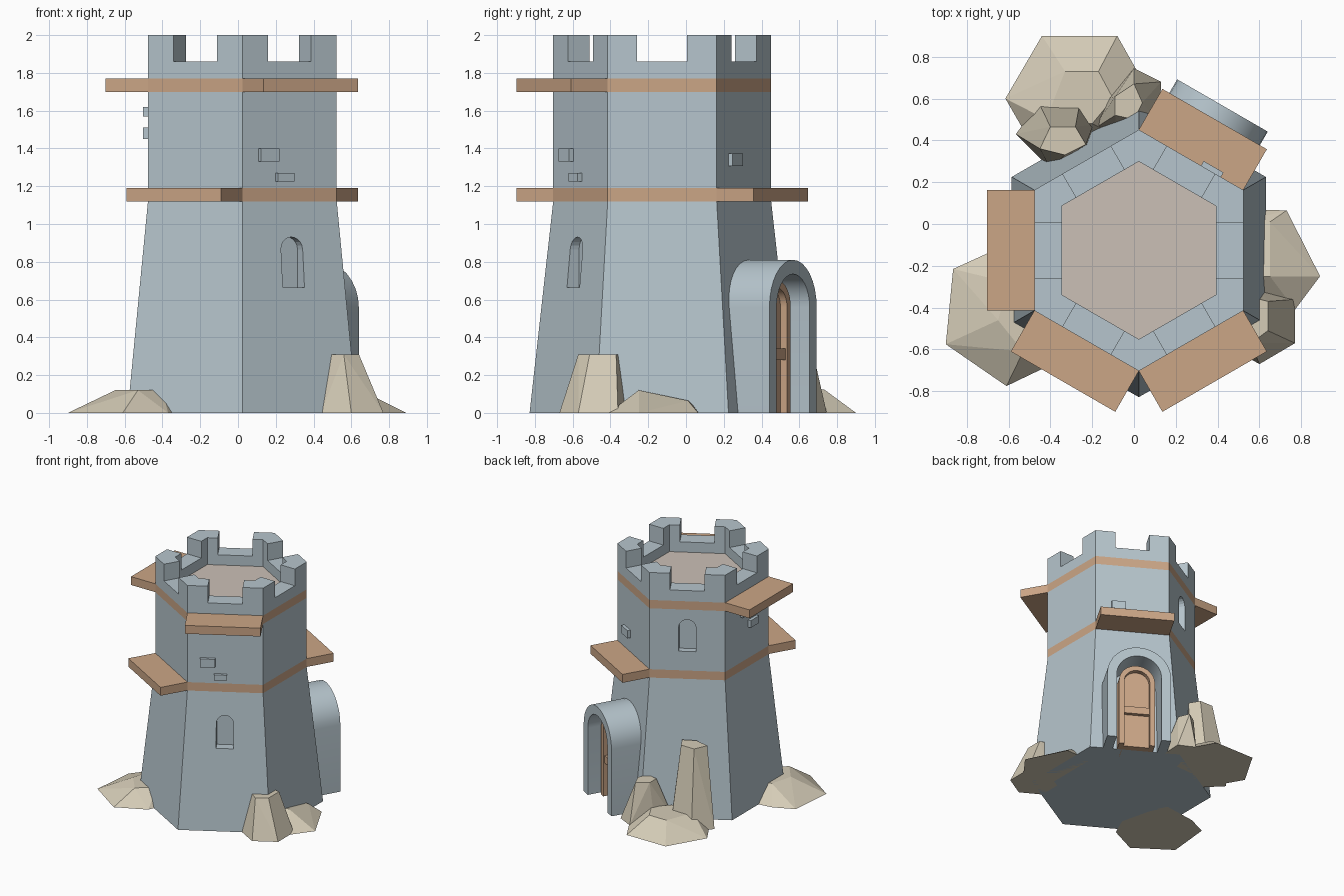
import bpy, bmesh
from math import sin, cos, pi, radians
from mathutils import Matrix, Vector

if "Cube" in bpy.data.objects:
    bpy.data.objects.remove(bpy.data.objects["Cube"])

CX, CY = 0.023, -0.126
R_BASE, R_TOP, R_IN = 0.702, 0.577, 0.425
APO = 0.5
SPRING = 0.56          # height where the doorway arch starts to curve


def material(name, rgb):
    m = bpy.data.materials.new(name)
    m.diffuse_color = (*rgb, 1)
    m.use_nodes = True
    m.node_tree.nodes["Principled BSDF"].inputs["Base Color"].default_value = m.diffuse_color
    return m


STONE = material("stone", (0.47, 0.56, 0.61))
WOOD = material("wood", (0.60, 0.38, 0.24))
FLOOR = material("floor", (0.60, 0.53, 0.47))
ROCK = material("rock", (0.66, 0.60, 0.47))


def finish(name, bm, mats):
    bmesh.ops.recalc_face_normals(bm, faces=bm.faces)
    me = bpy.data.meshes.new(name)
    bm.to_mesh(me)
    bm.free()
    for m in mats:
        me.materials.append(m)
    ob = bpy.data.objects.new(name, me)
    bpy.context.collection.objects.link(ob)
    return ob


def wall_frame(deg):
    """Local frame of a tower wall: x along wall, y outward, z up."""
    a = radians(deg)
    m = Matrix(((sin(a), cos(a), 0, CX), (-cos(a), sin(a), 0, CY),
                (0, 0, 1, 0), (0, 0, 0, 1)))
    return m


def on_wall(name, deg, profile, d0, d1, mat, smooth=False):
    """Extrude an (along, z) profile outward from d0 to d1 on one wall."""
    bm = bmesh.new()
    rings = [[bm.verts.new((x, d, z)) for x, z in profile] for d in (d0, d1)]
    n = len(profile)
    for r in rings:
        bm.faces.new(r)
    for i in range(n):
        j = (i + 1) % n
        bm.faces.new((rings[0][i], rings[0][j], rings[1][j], rings[1][i]))
    bm.transform(wall_frame(deg))
    ob = finish(name, bm, [mat])
    if smooth:
        bpy.ops.object.select_all(action='DESELECT')
        ob.select_set(True)
        bpy.context.view_layer.objects.active = ob
        bpy.ops.object.shade_smooth_by_angle(angle=radians(35))
    return ob


def rect(x, z, w, h):
    return [(x - w / 2, z - h / 2), (x + w / 2, z - h / 2),
            (x + w / 2, z + h / 2), (x - w / 2, z + h / 2)]


def arch(r, z0, spring, seg=16):
    pts = [(r * cos(pi * i / seg), spring + r * sin(pi * i / seg)) for i in range(seg + 1)]
    return [(r, z0)] + pts + [(-r, z0)]


# Tower shell: lofted hexagon rings, wooden bands in the wall, sunken roof floor
bm = bmesh.new()
loft = [(R_BASE, 0), (R_TOP, 1.12), (R_TOP, 1.19), (R_TOP, 1.70),
        (R_TOP, 1.77), (R_TOP, 2.0), (R_IN, 2.0), (R_IN, 1.775)]
rings = []
for r, z in loft:
    rings.append([bm.verts.new((CX + r * cos(pi / 2 + k * pi / 3),
                                CY + r * sin(pi / 2 + k * pi / 3), z)) for k in range(6)])
for i in range(len(rings) - 1):
    for k in range(6):
        f = bm.faces.new((rings[i][k], rings[i][(k + 1) % 6],
                          rings[i + 1][(k + 1) % 6], rings[i + 1][k]))
        f.material_index = 1 if i in (1, 3) else 0
bm.faces.new(rings[0])
bm.faces.new(rings[-1]).material_index = 2
tower = finish("tower", bm, [STONE, WOOD, FLOOR])

# Battlement gaps and window niches cut from the shell
cutters = [on_wall("gap_cutter", a, rect(0, 1.98, 0.265, 0.24), -0.8, 0.8, STONE)
           for a in (0, 60, 120)]
cutters.append(on_wall("window_cutter", 300, arch(0.066, 0.665, 0.865, 10), 0.47, 0.8, STONE))
cutters.append(on_wall("window_cutter", 120, arch(0.066, 1.35, 1.55, 10), 0.445, 0.8, STONE))
bpy.ops.object.select_all(action='DESELECT')
bpy.context.view_layer.objects.active = tower
tower.select_set(True)
for c in cutters:
    c.hide_render = True
    mod = tower.modifiers.new("cut", 'BOOLEAN')
    mod.operation, mod.solver, mod.object = 'DIFFERENCE', 'EXACT', c
    bpy.ops.object.modifier_apply(modifier=mod.name)
for c in cutters:
    bpy.data.objects.remove(c)

# Wooden ledges: two on each band
for name, deg, z in (("lower_ledge_front", 240, 1.155), ("lower_ledge_back", 60, 1.155),
                     ("upper_ledge_front", 300, 1.735), ("upper_ledge_left", 180, 1.735)):
    on_wall(name, deg, rect(0, z, R_TOP, 0.07), APO - 0.01, 0.725, WOOD)

# Loose bricks standing proud of the walls
for deg, x, z, w, h in ((300, 0.133, 1.365, 0.115, 0.07), (300, 0.035, 1.248, 0.10, 0.045),
                        (180, 0.03, 1.595, 0.11, 0.05), (180, -0.07, 1.48, 0.11, 0.06),
                        (60, 0.11, 1.34, 0.11, 0.065)):
    on_wall("brick", deg, rect(x, z, w, h), APO - 0.02, APO + 0.025, STONE)

# Doorway: stone arch, wooden frame, door panel and crossbar
on_wall("door_arch", 60, arch(0.25, 0, SPRING) + arch(0.175, 0, SPRING)[::-1],
        0.5, 0.80, STONE, True)
on_wall("door_frame", 60, arch(0.14, 0, SPRING) + arch(0.10, 0, SPRING)[::-1],
        0.5, 0.705, WOOD, True)
on_wall("door_panel", 60, arch(0.102, 0, SPRING), 0.5, 0.665, WOOD, True)
on_wall("door_crossbar", 60, rect(0, 0.31, 0.202, 0.06), 0.6, 0.695, WOOD)


# Rocks: convex hull of a ground outline and a raised crown
def rock(name, base, crown):
    bm = bmesh.new()
    for x, y in base:
        bm.verts.new((x, y, 0))
    for p in crown:
        bm.verts.new(p)
    bmesh.ops.convex_hull(bm, input=bm.verts)
    bmesh.ops.dissolve_limit(bm, angle_limit=radians(2), verts=bm.verts, edges=bm.edges)
    return finish(name, bm, [ROCK])


def level(z, *pts):
    return [(x, y, z) for x, y in pts]


rock("left_rock",
     [(-.865, -.215), (-.7, -.14), (-.4, -.1), (-.3, -.5), (-.37, -.66), (-.61, -.775), (-.9, -.575)],
     level(.12, (-.65, -.46), (-.53, -.61), (-.4, -.5), (-.4, -.25), (-.6, -.28)))
rock("right_low_rock",
     [(.73, .065), (.89, -.25), (.77, -.41), (.5, -.41), (.5, .07)],
     [(.65, -.25, .12), (.65, .01, .065), (.55, -.25, .12), (.55, .02, .065)])
rock("right_tall_rock",
     [(.77, -.36), (.77, -.57), (.6, -.67), (.44, -.58), (.44, -.4), (.6, -.31)],
     level(.31, (.64, -.37), (.64, -.51), (.56, -.57), (.47, -.5), (.48, -.38), (.56, -.35)))
rock("back_low_rock",
     [(-.44, .9), (-.08, .9), (.01, .74), (-.08, .42), (-.5, .4), (-.615, .6)],
     level(.125, (-.33, .73), (-.17, .73), (-.1, .6), (-.2, .48), (-.42, .5)))
rock("back_tall_rock",
     [(-.455, .58), (-.26, .575), (-.195, .475), (-.215, .38), (-.4, .265), (-.565, .43)],
     level(.64, (-.4, .465), (-.28, .465), (-.23, .38), (-.33, .33), (-.45, .36)))
rock("back_small_rock",
     [(-.13, .6), (0, .745), (.13, .68), (.12, .48), (-.08, .4), (-.2, .45)],
     level(.33, (-.09, .61), (0, .67), (.04, .58), (0, .5), (-.09, .52)))
